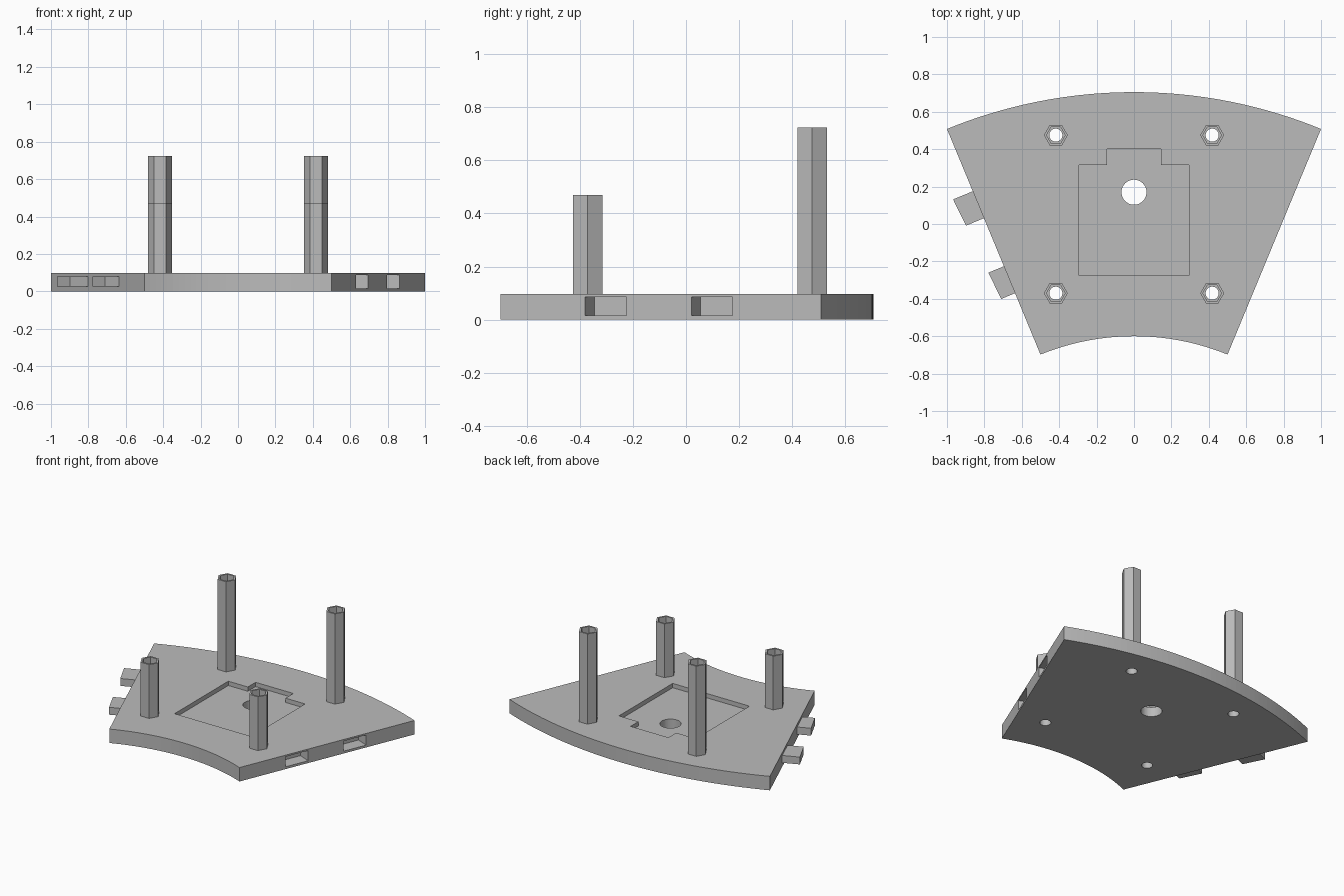
import bpy, bmesh
from math import sin, cos, tau, asin

old = bpy.data.objects.get("Cube")
if old:
    bpy.data.objects.remove(old)

grey = bpy.data.materials.new("plain grey")
grey.use_nodes = True
COLOUR = (0.5, 0.5, 0.5, 1)
grey.diffuse_color = COLOUR
grey.node_tree.nodes["Principled BSDF"].inputs["Base Color"].default_value = COLOUR

T = 0.097           # plate thickness
RECESS = 0.03       # depth of the square pocket


def finish(bm, name):
    bmesh.ops.recalc_face_normals(bm, faces=bm.faces)
    mesh = bpy.data.meshes.new(name)
    bm.to_mesh(mesh)
    bm.free()
    mesh.materials.append(grey)
    obj = bpy.data.objects.new(name, mesh)
    bpy.context.collection.objects.link(obj)
    return obj


def prism(name, outline, z0, z1):
    """Extrude a flat outline from z0 to z1."""
    bm = bmesh.new()
    face = bm.faces.new([bm.verts.new((x, y, z0)) for x, y in outline])
    up = bmesh.ops.extrude_face_region(bm, geom=[face])["geom"]
    verts = [v for v in up if isinstance(v, bmesh.types.BMVert)]
    bmesh.ops.translate(bm, verts=verts, vec=(0, 0, z1 - z0))
    return finish(bm, name)


def ring(cx, cy, r, n):
    return [(cx + r * cos(tau * i / n), cy + r * sin(tau * i / n)) for i in range(n)]


def arc(half, y_mid, y_end, n):
    """Arc from -half to +half, bulging up to y_mid."""
    sag = y_mid - y_end
    r = (half ** 2 + sag ** 2) / (2 * sag)
    a = asin(half / r)
    angles = [a * (2 * i / n - 1) for i in range(n + 1)]
    return [(r * sin(t), y_mid - r + r * cos(t)) for t in angles]


# wedge-shaped plate
plate = prism("base_plate", arc(1, 0.705, 0.508, 48) + arc(0.5, -0.6, -0.698, 32)[::-1], 0, T)

# cutters: pocket with notch, centre hole, screw holes, side slots
posts = [(sx * 0.418, y, top) for sx in (-1, 1) for y, top in ((-0.37, 0.47), (0.475, 0.723))]
half_pocket = [(0.295, -0.275), (0.295, 0.315), (0.145, 0.315), (0.145, 0.4)]
pocket = half_pocket + [(-x, y) for x, y in half_pocket[::-1]]
cutters = [prism("pocket_cutter", pocket, T - RECESS, T + 0.1),
           prism("centre_hole_cutter", ring(0, 0.17, 0.067, 48), -0.1, T + 0.1)]
for x, y, top in posts:
    cutters.append(prism("screw_hole_cutter", ring(x, y, 0.035, 32), -0.1, T + 0.1))

# direction along the right edge (up) and outward from it
along, out = (0.382, 0.924), (0.924, -0.382)


def edge_point(y, a, o):
    x = 0.5 + (y + 0.698) * 0.5 / 1.206
    return (x + along[0] * a + out[0] * o, y + along[1] * a + out[1] * o)


for y in (-0.302, 0.098):
    box = [edge_point(y, a, o) for a, o in ((-0.084, -0.09), (0.084, -0.09), (0.084, 0.1), (-0.084, 0.1))]
    cutters.append(prism("slot_cutter", box, 0.016, 0.086))

for c in cutters:
    mod = plate.modifiers.new(c.name, 'BOOLEAN')
    mod.operation = 'DIFFERENCE'
    mod.solver = 'EXACT'
    mod.object = c
bpy.context.view_layer.update()
graph = bpy.context.evaluated_depsgraph_get()
cut_mesh = bpy.data.meshes.new_from_object(plate.evaluated_get(graph))
plate.modifiers.clear()
plate.data = cut_mesh
for c in cutters:
    bpy.data.objects.remove(c)

# connector tabs on the right-hand edge
for name, y, length in (("front_tab", -0.298, 0.09), ("back_tab", 0.103, 0.114)):
    shape = [edge_point(y, a, o) for a, o in
             ((-0.078, -0.01), (0.078, -0.01), (0.078, length), (-0.078, length - 0.01))]
    prism(name, [(-x, yy) for x, yy in shape], 0.027, 0.078)

# hollow hexagonal posts
for x, y, top in posts:
    bm = bmesh.new()
    loops = [[bm.verts.new((px, py, z)) for px, py in ring(x, y, r, 6)]
             for r, z in ((0.064, T), (0.064, top), (0.05, top), (0.05, T))]
    for lo, hi in zip(loops, loops[1:] + loops[:1]):
        for i in range(6):
            j = (i + 1) % 6
            bm.faces.new((lo[i], lo[j], hi[j], hi[i]))
    finish(bm, ("back" if y > 0 else "front") + ("_left" if x > 0 else "_right") + "_post")
